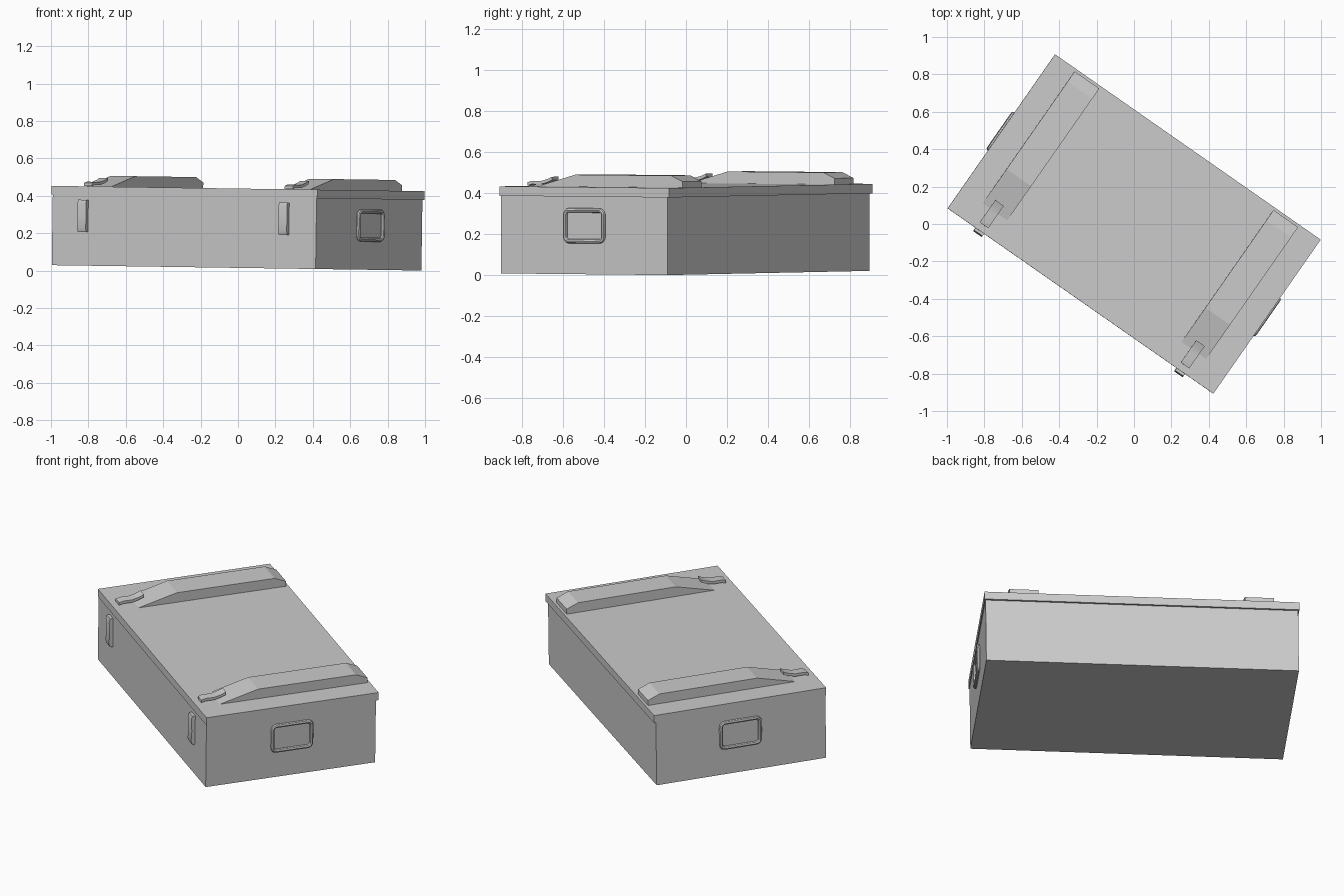
import bpy, bmesh, math
from mathutils import Matrix, Vector

cube = bpy.data.objects.get("Cube")
if cube:
    bpy.data.objects.remove(cube, do_unlink=True)

# One grey paint for the whole case
grey = bpy.data.materials.new("case_grey")
grey.use_nodes = True
COLOUR = (0.6, 0.6, 0.6, 1)
grey.diffuse_color = COLOUR
grey.node_tree.nodes["Principled BSDF"].inputs["Base Color"].default_value = COLOUR

# The case lies turned on the floor and tips slightly to one side
POSE = (Matrix.Translation((-0.005, 0, 0.0145))
        @ Matrix.Rotation(0.0145, 4, 'Y')
        @ Matrix.Rotation(math.radians(-34.9), 4, 'Z'))
LID_TOP = 0.424


def finish(name, bm, smooth=False):
    bmesh.ops.recalc_face_normals(bm, faces=bm.faces)
    mesh = bpy.data.meshes.new(name)
    bm.to_mesh(mesh)
    bm.free()
    mesh.materials.append(grey)
    obj = bpy.data.objects.new(name, mesh)
    bpy.context.collection.objects.link(obj)
    obj.matrix_world = POSE
    if smooth:
        bpy.ops.object.select_all(action='DESELECT')
        obj.select_set(True)
        bpy.context.view_layer.objects.active = obj
        bpy.ops.object.shade_smooth_by_angle(angle=math.radians(40))
    return obj


def box(name, low, high):
    low, high = Vector(low), Vector(high)
    bm = bmesh.new()
    bmesh.ops.create_cube(bm, size=1)
    bmesh.ops.scale(bm, vec=high - low, verts=bm.verts)
    bmesh.ops.translate(bm, vec=(low + high) / 2, verts=bm.verts)
    finish(name, bm)


def extrude_profile(name, profile, x, width, smooth=False):
    """Push a side profile of (y, z) points across the width of the case."""
    bm = bmesh.new()
    face = bm.faces.new([bm.verts.new((x - width / 2, y, z)) for y, z in profile])
    new = bmesh.ops.extrude_face_region(bm, geom=[face])["geom"]
    bmesh.ops.translate(bm, vec=(width, 0, 0),
                        verts=[v for v in new if isinstance(v, bmesh.types.BMVert)])
    finish(name, bm, smooth)


def handle(name, x, half_y, half_z, mid_z, corner, radius, sides=8):
    """Closed wire loop with rounded corners, swept with a round section."""
    bm = bmesh.new()
    rings = []
    for quarter in range(4):
        for step in range(5):
            a = math.pi / 2 * (quarter + step / 4)
            sy = 1 if quarter in (0, 3) else -1
            sz = 1 if quarter < 2 else -1
            out = Vector((0, math.cos(a), math.sin(a)))
            mid = Vector((x, sy * (half_y - corner), mid_z + sz * (half_z - corner)))
            mid += out * corner
            rings.append([bm.verts.new(mid + out * radius * math.cos(t)
                                       + Vector((radius * math.sin(t), 0, 0)))
                          for t in (2 * math.pi * k / sides for k in range(sides))])
    for i, ring in enumerate(rings):
        nxt = rings[(i + 1) % len(rings)]
        for k in range(sides):
            j = (k + 1) % sides
            bm.faces.new((ring[k], ring[j], nxt[j], nxt[k]))
    finish(name, bm, True)


# Body and overhanging lid
box("case_body", (-0.86, -0.499, 0), (0.86, 0.49, 0.385))
box("case_lid", (-0.866, -0.502, 0.378), (0.866, 0.502, LID_TOP))

# Raised lid rib: long front ramp, flat top, short back bevel
rib = [(y, LID_TOP + z) for y, z in
       ((-0.38, -0.005), (-0.373, 0), (-0.15, 0.058), (0.42, 0.058),
        (0.487, 0.03), (0.487, -0.005))]

# Curved clip lying on the ramp, with its lower surface offset from the upper
clip_top = [(-0.465, 0.018), (-0.44, 0.025), (-0.39, 0.024), (-0.35, 0.034), (-0.32, 0.046)]
clip = [(y, LID_TOP + z) for y, z in clip_top]
clip += [(y, LID_TOP + z - 0.016) for y, z in reversed(clip_top)]

# Hanging front latch, curved at both ends
latch = [(-0.495, 0.352), (-0.516, 0.352), (-0.522, 0.33), (-0.518, 0.26),
         (-0.522, 0.2), (-0.514, 0.18), (-0.495, 0.18)]

for side, s in (("right", -1), ("left", 1)):
    extrude_profile(side + "_lid_rib", rib, s * 0.648, 0.16)
    extrude_profile(side + "_lid_clip", clip, s * 0.655, 0.055, True)
    extrude_profile(side + "_front_latch", latch, s * 0.655, 0.055, True)
    handle(side + "_handle", s * 0.866, 0.113, 0.075, 0.236, 0.022, 0.011)
